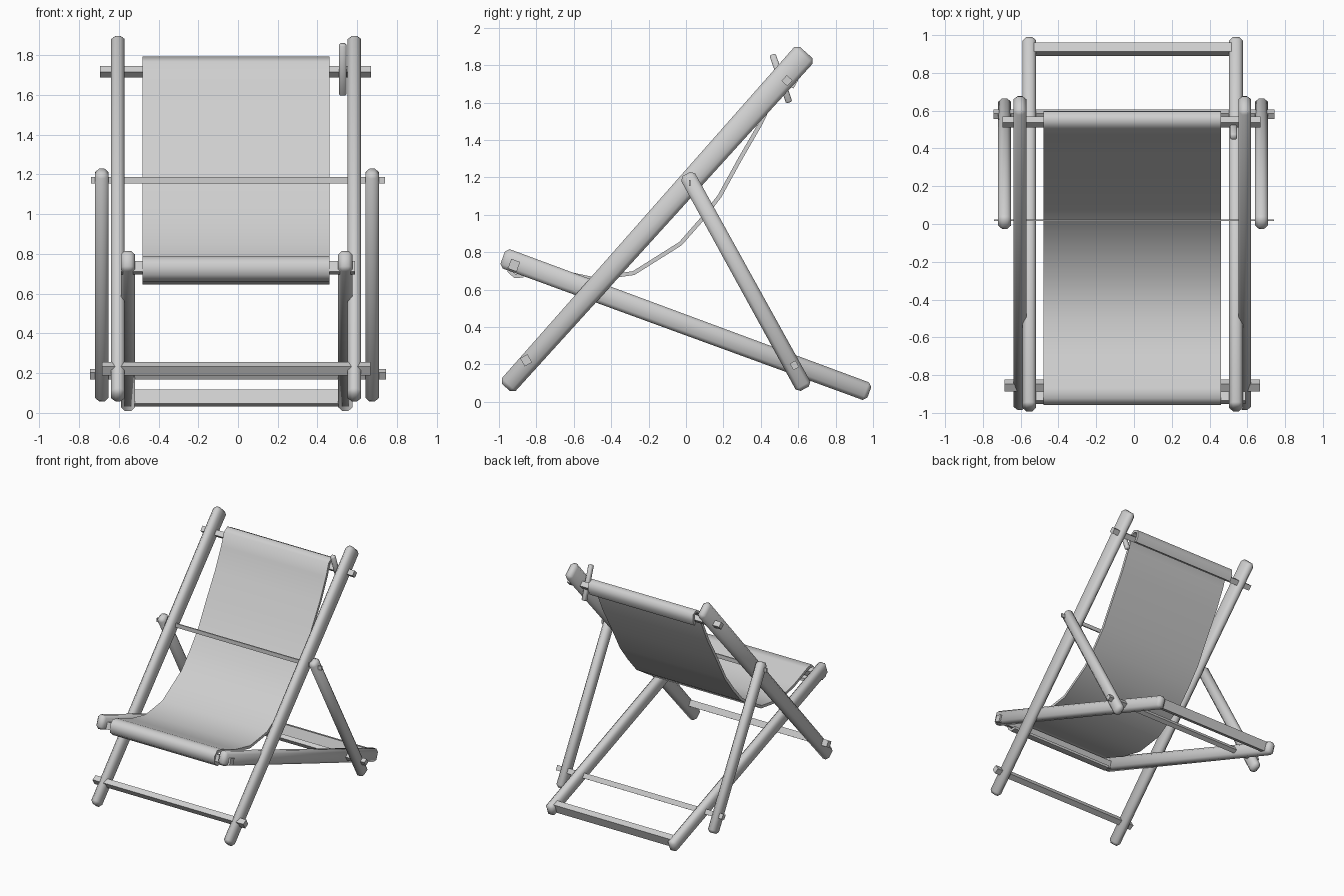
import bpy, bmesh, math
from mathutils import Vector

if "Cube" in bpy.data.objects:
    bpy.data.objects.remove(bpy.data.objects["Cube"])

grey = bpy.data.materials.new("light grey")
grey.diffuse_color = (0.62, 0.62, 0.62, 1)
grey.use_nodes = True
grey.node_tree.nodes["Principled BSDF"].inputs["Base Color"].default_value = grey.diffuse_color


def finish(name, bm, angle=50):
    bmesh.ops.recalc_face_normals(bm, faces=bm.faces[:])
    me = bpy.data.meshes.new(name)
    bm.to_mesh(me)
    bm.free()
    me.materials.append(grey)
    ob = bpy.data.objects.new(name, me)
    bpy.context.collection.objects.link(ob)
    bpy.ops.object.select_all(action='DESELECT')
    ob.select_set(True)
    bpy.context.view_layer.objects.active = ob
    bpy.ops.object.shade_smooth_by_angle(angle=math.radians(angle))
    return ob


def beam(name, x, thick, a, b, wa, wb, bevel):
    """Tapered bevelled plank in the yz plane from a to b."""
    a, b = Vector((x, *a)), Vector((x, *b))
    d = (b - a).normalized()
    side = Vector((thick / 2, 0, 0))
    perp = d.cross(Vector((1, 0, 0)))
    bm = bmesh.new()
    rings = []
    for p, w in ((a, wa), (b, wb)):
        rings.append([bm.verts.new(p + side * i + perp * j * w / 2)
                      for i, j in ((-1, -1), (1, -1), (1, 1), (-1, 1))])
    bm.faces.new(rings[0])
    bm.faces.new(rings[1])
    for i in range(4):
        j = (i + 1) % 4
        bm.faces.new((rings[0][i], rings[0][j], rings[1][j], rings[1][i]))
    bmesh.ops.recalc_face_normals(bm, faces=bm.faces[:])
    bmesh.ops.bevel(bm, geom=bm.edges[:], offset=bevel, segments=1,
                    affect='EDGES', profile=0.5)
    return finish(name, bm)


def prism(name, outline, x0, x1, angle=50):
    """Extrude a closed yz outline along x."""
    bm = bmesh.new()
    left = [bm.verts.new((x0, y, z)) for y, z in outline]
    right = [bm.verts.new((x1, y, z)) for y, z in outline]
    n = len(outline)
    for i in range(n):
        j = (i + 1) % n
        bm.faces.new((left[i], left[j], right[j], right[i]))
    bm.faces.new(left)
    bm.faces.new(right)
    return finish(name, bm, angle)


def crossbar(name, y, z, x0, x1, w, h, tilt):
    """Rectangular bar across the chair."""
    c, s = math.cos(math.radians(tilt)), math.sin(math.radians(tilt))
    pts = [(y + c * u * w / 2 - s * v * h / 2, z + s * u * w / 2 + c * v * h / 2)
           for u, v in ((-1, -1), (1, -1), (1, 1), (-1, 1))]
    return prism(name, pts, x0, x1)


# Frame side members
for s, tag in ((-1, "left"), (1, "right")):
    beam("back_rail_" + tag, s * 0.595 - 0.009, 0.068,
         (-0.962, 0.076), (0.642, 1.868), 0.10, 0.133, 0.022)
    beam("seat_rail_" + tag, s * 0.547 - 0.007, 0.072,
         (-0.98, 0.771), (0.98, 0.05), 0.11, 0.10, 0.02)
    beam("prop_leg_" + tag, s * 0.68 - 0.005, 0.068,
         (0.002, 1.218), (0.635, 0.07), 0.085, 0.09, 0.02)

# Cross bars
crossbar("top_bar", 0.54, 1.717, -0.695, 0.67, 0.042, 0.042, 48)
crossbar("pivot_rod", 0.02, 1.17, -0.74, 0.74, 0.01, 0.032, 0)
crossbar("front_seat_bar", -0.92, 0.73, -0.59, 0.59, 0.05, 0.055, -20)
crossbar("front_foot_bar", -0.855, 0.222, -0.685, 0.668, 0.045, 0.05, 30)
crossbar("prop_foot_bar", 0.58, 0.195, -0.745, 0.745, 0.035, 0.04, 30)
crossbar("rear_foot_bar", 0.925, 0.075, -0.53, 0.52, 0.05, 0.075, -20)

# Small peg beside the top bar
beam("top_peg", 0.527, 0.036, (0.462, 1.857), (0.552, 1.6), 0.035, 0.035, 0.007)

# Fabric sling: wraps the front bar, sags, and wraps the top bar
path = [(-0.87, 0.675), (-0.915, 0.672), (-0.945, 0.70), (-0.947, 0.75),
        (-0.92, 0.778), (-0.87, 0.768), (-0.70, 0.70), (-0.50, 0.657),
        (-0.28, 0.688), (-0.03, 0.845), (0.08, 0.97), (0.18, 1.10),
        (0.29, 1.30), (0.40, 1.49), (0.48, 1.66), (0.515, 1.76),
        (0.55, 1.782), (0.585, 1.765), (0.588, 1.72), (0.565, 1.68)]
pts = [Vector(p) for p in path]
upper, lower = [], []
for i, p in enumerate(pts):
    t = (pts[min(i + 1, len(pts) - 1)] - pts[max(i - 1, 0)]).normalized()
    n = Vector((-t.y, t.x)) * 0.011
    upper.append(tuple(p + n))
    lower.append(tuple(p - n))
prism("fabric_sling", upper + lower[::-1], -0.48, 0.46, 60)
